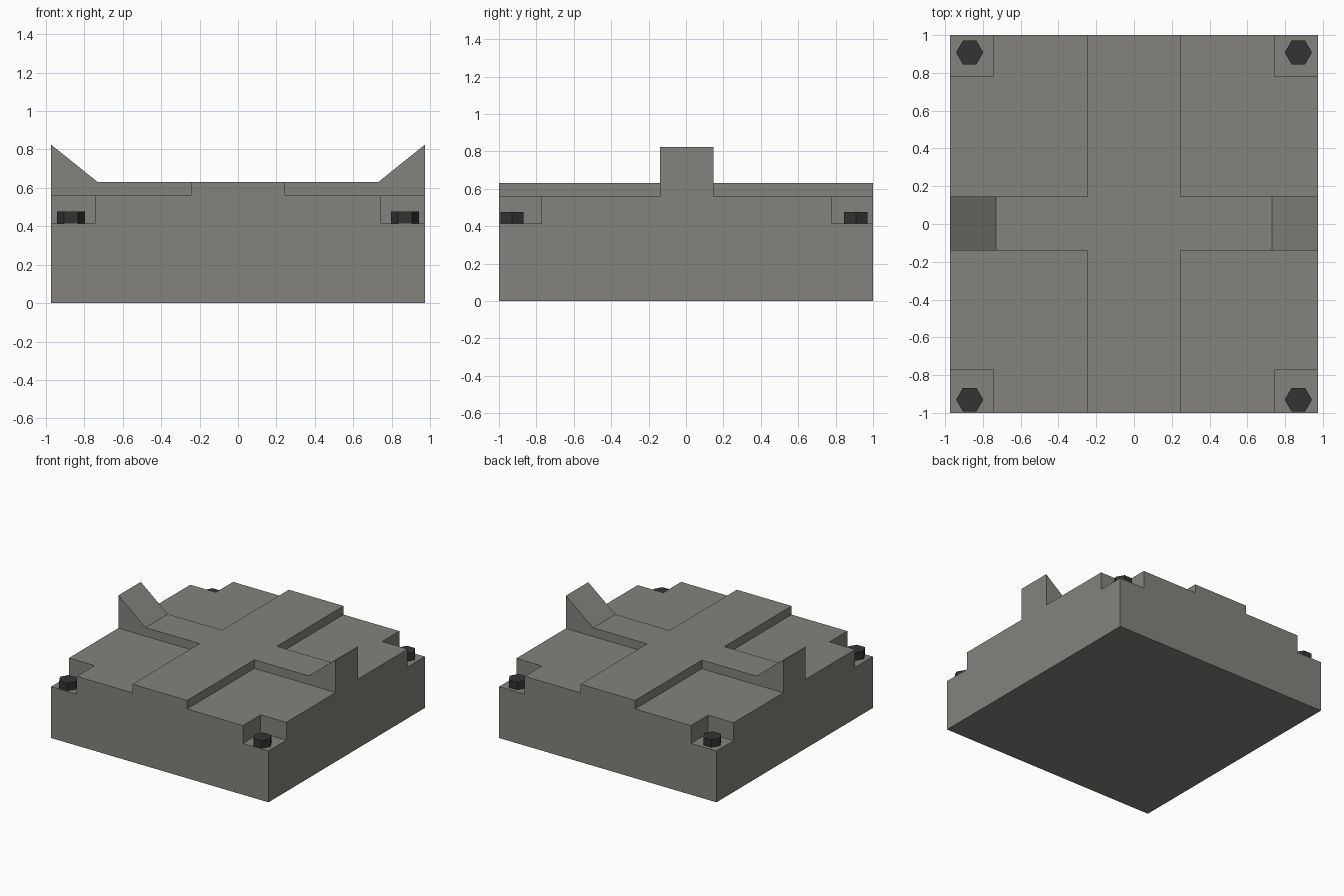
import bpy, bmesh, math

if "Cube" in bpy.data.objects:
    bpy.data.objects.remove(bpy.data.objects["Cube"])

W, D, H = 0.973, 1.0, 0.825      # half width, half depth, full height
DECK, RIDGE, LEDGE = 0.56, 0.63, 0.415


def material(name, rgb):
    m = bpy.data.materials.new(name)
    m.diffuse_color = (*rgb, 1)
    m.use_nodes = True
    m.node_tree.nodes["Principled BSDF"].inputs["Base Color"].default_value = m.diffuse_color
    return m


grey = material("warm grey", (0.235, 0.225, 0.205))
black = material("dark bolt", (0.034, 0.034, 0.034))


def prism(name, profile, y0, y1, mat):
    """Extrude an x-z profile along y."""
    bm = bmesh.new()
    face = bm.faces.new([bm.verts.new((x, y0, z)) for x, z in profile])
    ext = bmesh.ops.extrude_face_region(bm, geom=[face])
    for v in ext["geom"]:
        if isinstance(v, bmesh.types.BMVert):
            v.co.y = y1
    bmesh.ops.recalc_face_normals(bm, faces=bm.faces)
    me = bpy.data.meshes.new(name)
    bm.to_mesh(me)
    bm.free()
    me.materials.append(mat)
    ob = bpy.data.objects.new(name, me)
    bpy.context.collection.objects.link(ob)
    return ob


def box(name, x, y, z, mat):
    return prism(name, [(x[0], z[0]), (x[1], z[0]), (x[1], z[1]), (x[0], z[1])],
                 y[0], y[1], mat)


# Base block, carved by cutters
base = box("base_block", (-W, W), (-D, D), (0, H), grey)
cutters = []

# Valley between the two raised end wedges
slope = (H - RIDGE) / (W - 0.73)
xt = W + 0.2
zt = RIDGE + slope * (xt - 0.73)
cutters.append(prism("valley_cutter",
                     [(-0.73, RIDGE), (0.73, RIDGE), (xt, zt), (-xt, zt)],
                     -1.2, 1.2, grey))

for sx in (-1, 1):
    for y_bar, y_notch, y_end in ((-0.14, -0.772, -1.2), (0.146, 0.78, 1.2)):
        # Deck quarters beside the cross-shaped ridge
        xs = sorted((sx * 0.245, sx * 1.2))
        cutters.append(box("deck_cutter", xs, sorted((y_bar, y_end)), (DECK, 1.3), grey))
        # Corner bolt recesses
        xs = sorted((sx * 0.744, sx * 1.2))
        cutters.append(box("recess_cutter", xs, sorted((y_notch, y_end)), (LEDGE, 1.4), grey))

for c in cutters:
    c.hide_render = True
    mod = base.modifiers.new(c.name, "BOOLEAN")
    mod.operation = "DIFFERENCE"
    mod.solver = "EXACT"
    mod.object = c

# Bake the carving and remove the cutters
bpy.context.view_layer.update()
dg = bpy.context.evaluated_depsgraph_get()
carved = bpy.data.meshes.new_from_object(base.evaluated_get(dg))
base.modifiers.clear()
base.data = carved
for c in cutters:
    bpy.data.objects.remove(c)

# Hexagonal corner bolts
for sx in (-1, 1):
    for y, side in ((-0.93, "front"), (0.908, "back")):
        bpy.ops.mesh.primitive_cylinder_add(
            vertices=6, radius=0.072, depth=0.062,
            location=(sx * 0.87, y, LEDGE + 0.031), rotation=(0, 0, math.pi / 2))
        bolt = bpy.context.object
        bolt.name = f"{side}_{'left' if sx < 0 else 'right'}_bolt"
        bolt.data.materials.append(black)
